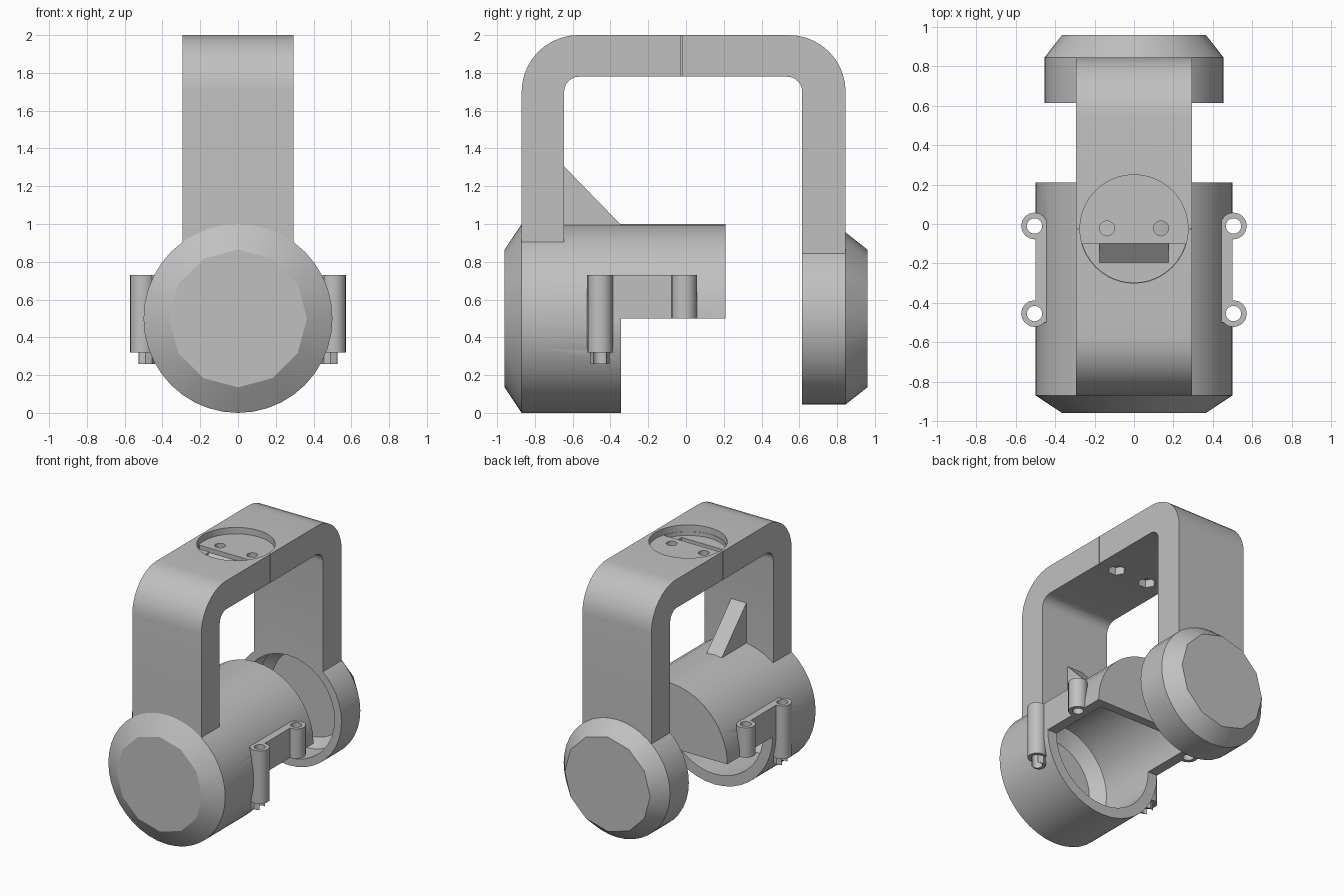
import bpy, bmesh, math
from mathutils import Vector

if "Cube" in bpy.data.objects:
    bpy.data.objects.remove(bpy.data.objects["Cube"], do_unlink=True)

grey = bpy.data.materials.new("light_grey")
grey.use_nodes = True
COLOUR = (0.53, 0.53, 0.53, 1)
grey.diffuse_color = COLOUR
grey.node_tree.nodes["Principled BSDF"].inputs["Base Color"].default_value = COLOUR


def finish(name, bm):
    bmesh.ops.recalc_face_normals(bm, faces=bm.faces)
    mesh = bpy.data.meshes.new(name)
    bm.to_mesh(mesh)
    bm.free()
    mesh.materials.append(grey)
    ob = bpy.data.objects.new(name, mesh)
    bpy.context.collection.objects.link(ob)
    return ob


def arc(cx, cy, r, a0, a1, n):
    angles = [math.radians(a0 + (a1 - a0) * i / n) for i in range(n + 1)]
    return [(cx + r * math.cos(a), cy + r * math.sin(a)) for a in angles]


def prism(name, points, axis, lo, hi):
    """Extrude a flat outline along x or z."""
    bm = bmesh.new()
    place = (lambda p, h: (h, *p)) if axis == "x" else (lambda p, h: (*p, h))
    face = bm.faces.new([bm.verts.new(place(p, lo)) for p in points])
    out = bmesh.ops.extrude_face_region(bm, geom=[face])
    verts = [v for v in out["geom"] if isinstance(v, bmesh.types.BMVert)]
    bmesh.ops.translate(bm, verts=verts, vec=Vector(place((0, 0), hi - lo)))
    return finish(name, bm)


def box(name, x, y, z):
    return prism(name, [(x[0], y[0]), (x[1], y[0]), (x[1], y[1]), (x[0], y[1])], "z", *z)


def rod(name, x, y, r, z0, z1, sides=24):
    return prism(name, arc(x, y, r, 0, 360, sides)[:-1], "z", z0, z1)


def drum(name, rings):
    """Convex drum along y from rings of (y, radius, sides)."""
    bm = bmesh.new()
    for y, r, n in rings:
        for x, z in arc(0, 0.5, r, 0, 360, n)[:-1]:
            bm.verts.new((x, y, z))
    bmesh.ops.convex_hull(bm, input=bm.verts)
    bmesh.ops.dissolve_limit(bm, angle_limit=0.01, verts=bm.verts, edges=bm.edges)
    return finish(name, bm)


def cut(ob, cutters):
    bpy.context.view_layer.objects.active = ob
    for c in cutters:
        c.hide_render = True
        mod = ob.modifiers.new("cut", "BOOLEAN")
        mod.operation = "DIFFERENCE"
        mod.solver = "EXACT"
        mod.object = c
        bpy.ops.object.modifier_apply(modifier=mod.name)


cutters = []


def cutter(ob):
    cutters.append(ob)
    return ob


# Cavities and screw holes
front_cavity = cutter(drum("front_cavity", [(-0.88, 0.33, 36), (-0.8, 0.42, 36), (0.14, 0.42, 36)]))
rear_cavity = cutter(drum("rear_cavity", [(0.5, 0.395, 36), (0.82, 0.395, 36), (0.88, 0.33, 36)]))
lower_gap = cutter(box("lower_gap", (-1, 1), (-0.345, 0.4), (-0.2, 0.5)))
EARS = [(s, y, z) for s in (-1, 1) for y, z in ((-0.01, 0.5), (-0.455, 0.32))]
holes = [cutter(rod("ear_hole", s * 0.505, y, 0.039, 0.2, 0.9)) for s, y, z in EARS]

# Front housing: full cup with a half shell reaching back
front_housing = drum("front_housing", [(-0.96, 0.365, 12), (-0.87, 0.5, 40), (0.21, 0.5, 40)])
cut(front_housing, [front_cavity, lower_gap] + holes)

# Rear cup
rear_cup = drum("rear_cup", [(0.615, 0.455, 40), (0.845, 0.455, 40), (0.96, 0.365, 12)])
cut(rear_cup, [rear_cavity])

# Side webs and screw ears
parts = [front_housing, rear_cup]
for s in (-1, 1):
    xs = sorted((s * 0.43, s * 0.5))
    web = box("side_web", xs, (-0.5, 0.0), (0.5, 0.73))
    cut(web, holes)
    parts.append(web)
for s, y, z in EARS:
    ear = rod("screw_ear", s * 0.505, y, 0.068, z, 0.73, 16)
    cut(ear, holes + [front_cavity])
    parts.append(ear)
    if z < 0.5:
        nub = rod("ear_nub", s * 0.49, y, 0.05, 0.26, 0.33, 8)
        cut(nub, holes + [front_cavity])
        parts.append(nub)

# Handle: arched bar joining both cups
outline = [(-0.87, 0.8)]
outline += arc(-0.57, 1.7, 0.3, 180, 90, 10)
outline += arc(0.545, 1.7, 0.3, 90, 0, 10)
outline += [(0.845, 0.8), (0.615, 0.8)]
outline += arc(0.535, 1.7, 0.08, 0, 90, 6)
outline += arc(-0.565, 1.7, 0.08, 90, 180, 6)
outline += [(-0.645, 0.8)]
handle = prism("handle", outline, "x", -0.295, 0.295)

# Round mounting recess with step, sloped slot, bolt holes and nut pockets
recess = [
    rod("recess", 0, -0.025, 0.275, 1.95, 2.1, 40),
    prism("recess_step", arc(0, -0.025, 0.272, 196, 344, 20), "z", 1.92, 2.05),
    prism("slot", [(-0.195, 1.84), (-0.1, 1.915), (-0.1, 2.05), (-0.195, 2.05)], "x", -0.175, 0.175),
]
for x in (-0.137, 0.137):
    recess.append(rod("bolt_hole", x, -0.022, 0.038, 1.7, 2.1, 16))
    recess.append(rod("nut_pocket", x, -0.022, 0.065, 1.7, 1.84, 6))
# Seam where the two handle halves meet
for x in (-0.3, 0.3):
    recess.append(box("seam", (x - 0.015, x + 0.015), (-0.028, -0.022), (1.7, 2.1)))
cutters += recess
cut(handle, [front_cavity, rear_cavity] + recess)
parts.append(handle)

# Triangular brace
brace = prism("brace", [(-0.66, 0.95), (-0.3, 0.95), (-0.645, 1.305), (-0.66, 1.305)], "x", -0.065, 0.065)
parts.append(brace)

for c in cutters:
    bpy.data.objects.remove(c, do_unlink=True)

bpy.ops.object.select_all(action="DESELECT")
for ob in parts:
    ob.select_set(True)
bpy.context.view_layer.objects.active = handle
bpy.ops.object.shade_smooth_by_angle(angle=math.radians(28))
